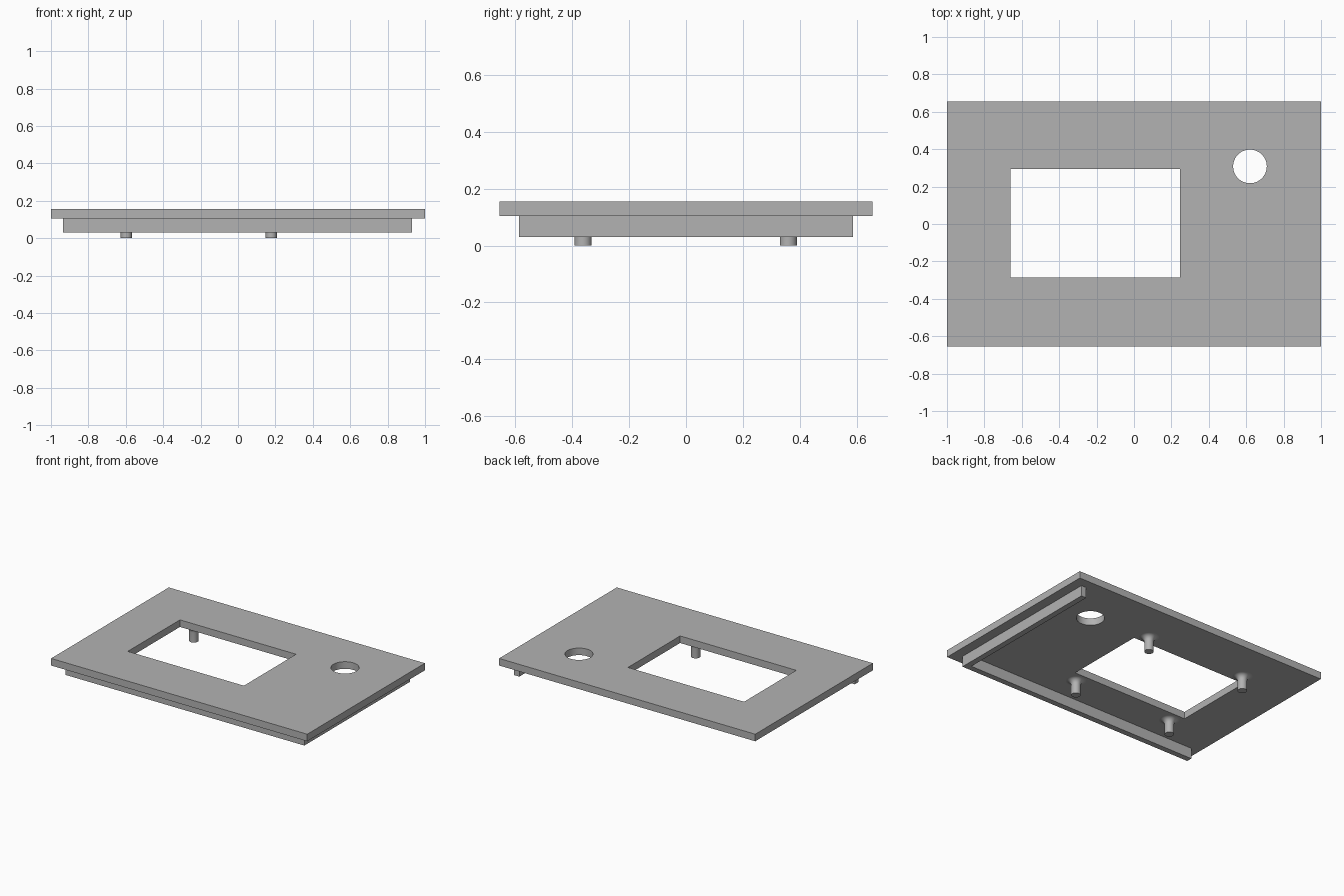
import bpy
import bmesh
from math import cos, sin, pi, radians

cube = bpy.data.objects.get("Cube")
if cube:
    bpy.data.objects.remove(cube, do_unlink=True)

grey = bpy.data.materials.new("plain grey")
grey.use_nodes = True
grey.diffuse_color = (0.45, 0.45, 0.45, 1)
grey.node_tree.nodes["Principled BSDF"].inputs["Base Color"].default_value = (0.45, 0.45, 0.45, 1)


def add_object(name, mesh):
    mesh.materials.clear()
    mesh.materials.append(grey)
    obj = bpy.data.objects.new(name, mesh)
    bpy.context.collection.objects.link(obj)
    bpy.ops.object.select_all(action="DESELECT")
    obj.select_set(True)
    bpy.context.view_layer.objects.active = obj
    bpy.ops.object.shade_smooth_by_angle(angle=radians(30))
    return obj


def rectangle(x0, x1, y0, y1):
    return [(x0, y0), (x1, y0), (x1, y1), (x0, y1)]


def circle(x, y, r, n=48):
    return [(x + r * cos(2 * pi * i / n), y + r * sin(2 * pi * i / n)) for i in range(n)]


def extrude_outline(name, loops, z0, z1):
    """Flat outline, with inner loops as openings, raised from z0 to z1."""
    curve = bpy.data.curves.new(name, "CURVE")
    curve.dimensions = "2D"
    curve.fill_mode = "BOTH"
    curve.extrude = (z1 - z0) / 2
    for loop in loops:
        spline = curve.splines.new("POLY")
        spline.points.add(len(loop) - 1)
        for point, (x, y) in zip(spline.points, loop):
            point.co = (x, y, 0, 1)
        spline.use_cyclic_u = True
    helper = bpy.data.objects.new(name + "_outline", curve)
    mesh = bpy.data.meshes.new_from_object(helper)
    bpy.data.objects.remove(helper)
    bpy.data.curves.remove(curve)
    bm = bmesh.new()
    bm.from_mesh(mesh)
    bmesh.ops.remove_doubles(bm, verts=bm.verts, dist=0.0001)
    bmesh.ops.translate(bm, verts=bm.verts, vec=(0, 0, (z0 + z1) / 2))
    bmesh.ops.recalc_face_normals(bm, faces=bm.faces)
    bm.to_mesh(mesh)
    bm.free()
    mesh.name = name
    return add_object(name, mesh)


PLATE_BOTTOM, PLATE_TOP = 0.105, 0.155

# Cover plate with a rectangular window and a round hole
extrude_outline("cover_plate", [
    rectangle(-1, 1, -0.656, 0.656),
    rectangle(-0.66, 0.247, -0.287, 0.295),
    circle(0.62, 0.308, 0.09),
], PLATE_BOTTOM, PLATE_TOP)

# L-shaped locating rib along the front and left sides
WALL = 0.04
extrude_outline("locating_rib", [[
    (-0.935, -0.588), (0.93, -0.588), (0.93, 0.588), (0.93 - WALL, 0.588),
    (0.93 - WALL, -0.588 + WALL), (-0.935, -0.588 + WALL),
]], 0.03, PLATE_BOTTOM)


# Mounting pegs: straight pins that flare into the plate with a fillet
def peg(name, x, y, radius=0.03, fillet=0.035, sides=32, steps=8):
    profile = [(radius, 0)]
    for i in range(steps + 1):
        a = pi / 2 * i / steps
        profile.append((radius + fillet * (1 - cos(a)), PLATE_BOTTOM - fillet * (1 - sin(a))))
    bm = bmesh.new()
    rings = [[bm.verts.new((px, py, z)) for px, py in circle(x, y, r, sides)] for r, z in profile]
    for low, high in zip(rings, rings[1:]):
        for i in range(sides):
            j = (i + 1) % sides
            bm.faces.new((low[i], low[j], high[j], high[i]))
    bm.faces.new(rings[0][::-1])
    bm.faces.new(rings[-1])
    mesh = bpy.data.meshes.new(name)
    bm.to_mesh(mesh)
    bm.free()
    return add_object(name, mesh)


for side, x in (("right", -0.597), ("left", 0.178)):
    for end, y in (("front", -0.362), ("back", 0.36)):
        peg(f"peg_{end}_{side}", x, y)
